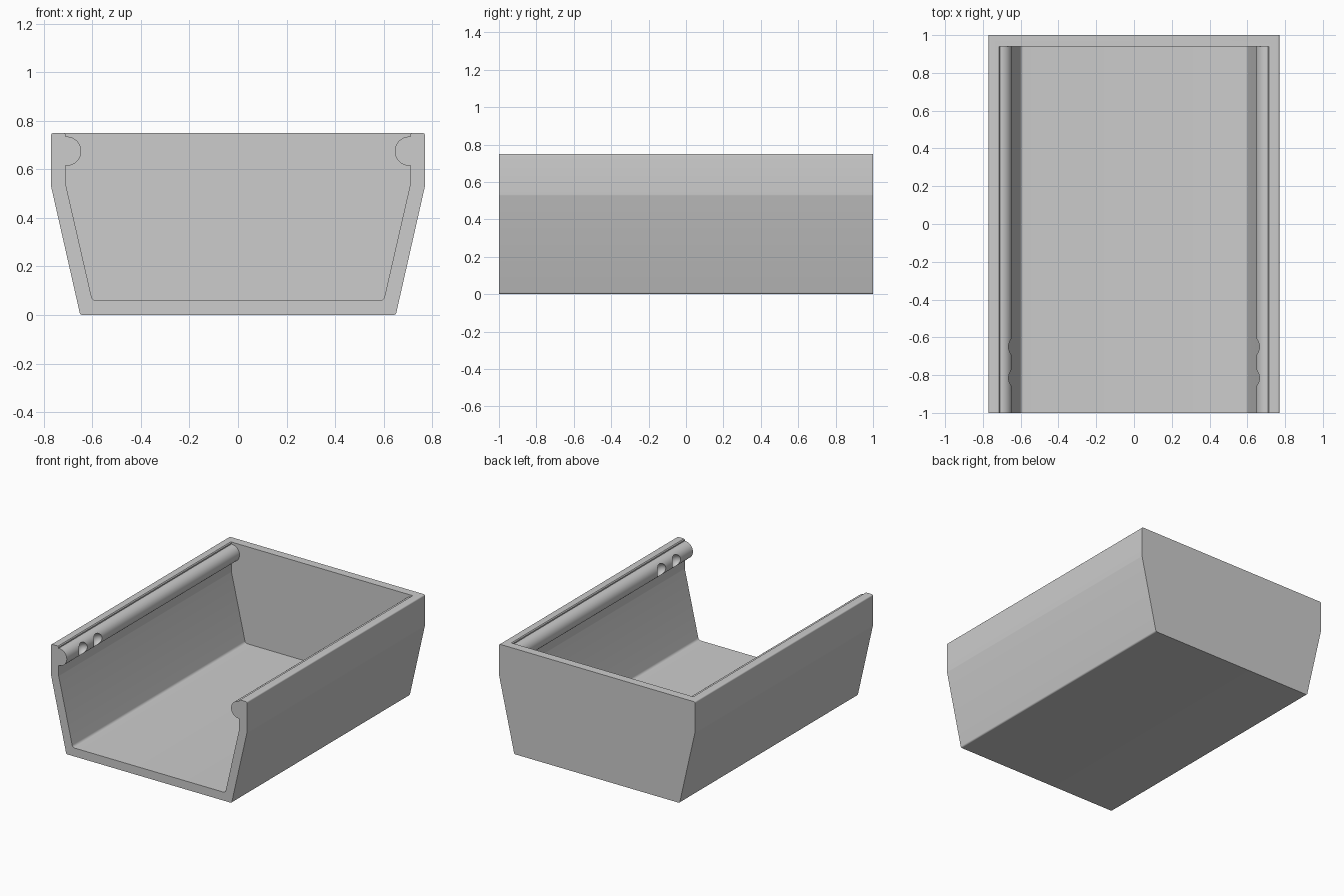
import bpy, bmesh, math
from mathutils import Vector

cube = bpy.data.objects.get("Cube")
if cube:
    bpy.data.objects.remove(cube, do_unlink=True)

grey = bpy.data.materials.new("plain grey")
grey.use_nodes = True
colour = (0.604, 0.604, 0.604, 1)
grey.diffuse_color = colour
grey.node_tree.nodes["Principled BSDF"].inputs["Base Color"].default_value = colour


def fillet(prev, corner, nxt, radius, steps=6):
    """Points of a round that replaces a sharp corner."""
    c = Vector(corner)
    a = (Vector(prev) - c).normalized()
    b = (Vector(nxt) - c).normalized()
    half = a.angle(b) / 2
    centre = c + (a + b).normalized() * radius / math.sin(half)
    start = (c + a * radius / math.tan(half) - centre).normalized()
    end = (c + b * radius / math.tan(half) - centre).normalized()
    return [tuple(centre + radius * start.slerp(end, i / steps)) for i in range(steps + 1)]


def extrude_profile(name, half, y0, y1):
    """Mirror a half profile in x and extrude it along y."""
    outline = half + [(-x, z) for x, z in reversed(half)]
    bm = bmesh.new()
    face = bm.faces.new([bm.verts.new((x, y0, z)) for x, z in outline])
    new = bmesh.ops.extrude_face_region(bm, geom=[face])["geom"]
    verts = [v for v in new if isinstance(v, bmesh.types.BMVert)]
    bmesh.ops.translate(bm, verts=verts, vec=(0, y1 - y0, 0))
    # The extruded region leaves its first cap in place, closing the solid
    bmesh.ops.recalc_face_normals(bm, faces=bm.faces)
    return finish(name, bm)


def finish(name, bm):
    mesh = bpy.data.meshes.new(name)
    bm.to_mesh(mesh)
    bm.free()
    mesh.materials.append(grey)
    obj = bpy.data.objects.new(name, mesh)
    bpy.context.collection.objects.link(obj)
    return obj


def cut(target, cutter):
    cutter.hide_render = True
    mod = target.modifiers.new("cut", "BOOLEAN")
    mod.operation = "DIFFERENCE"
    mod.solver = "EXACT"
    mod.object = cutter
    bpy.ops.object.select_all(action="DESELECT")
    bpy.context.view_layer.objects.active = target
    target.select_set(True)
    bpy.ops.object.modifier_apply(modifier=mod.name)
    bpy.data.objects.remove(cutter, do_unlink=True)


# Outer body with flared lower sides
foot, shoulder, rim = (0.65, 0), (0.77, 0.53), (0.77, 0.75)
body = fillet((0, 0), foot, shoulder, 0.012)
body += fillet(foot, shoulder, rim, 0.03)
body += fillet(shoulder, rim, (0, 0.75), 0.01)
tray = extrude_profile("open_front_tray", body, -1, 1)

# Cavity, leaving a round rail along each upper wall
floor, bend, neck = (0.6, 0.06), (0.71, 0.54), (0.71, 0.615)
cavity = fillet((0, 0.06), floor, bend, 0.02)
cavity += fillet(floor, bend, neck, 0.03)
rail_x, rail_z, rail_r = 0.706, 0.675, 0.06
cavity += [neck]
for i in range(33):
    t = math.pi * (1.5 - i / 32)
    cavity.append((rail_x + rail_r * math.cos(t), rail_z + rail_r * math.sin(t)))
cavity += [(0.71, 0.735), (0.71, 0.743), (0.716, 0.751), (0.716, 0.85)]
cut(tray, extrude_profile("cavity_cutter", cavity, -1.1, 0.94))

# Two round dimples near the front of each rail
bm = bmesh.new()
for side in (-1, 1):
    for y in (-0.65, -0.815):
        ball = bmesh.ops.create_uvsphere(bm, u_segments=32, v_segments=20, radius=0.046)
        bmesh.ops.translate(bm, verts=ball["verts"], vec=(side * 0.648, y, rail_z))
cut(tray, finish("dimple_cutter", bm))

bpy.ops.object.shade_smooth_by_angle(angle=math.radians(30))
